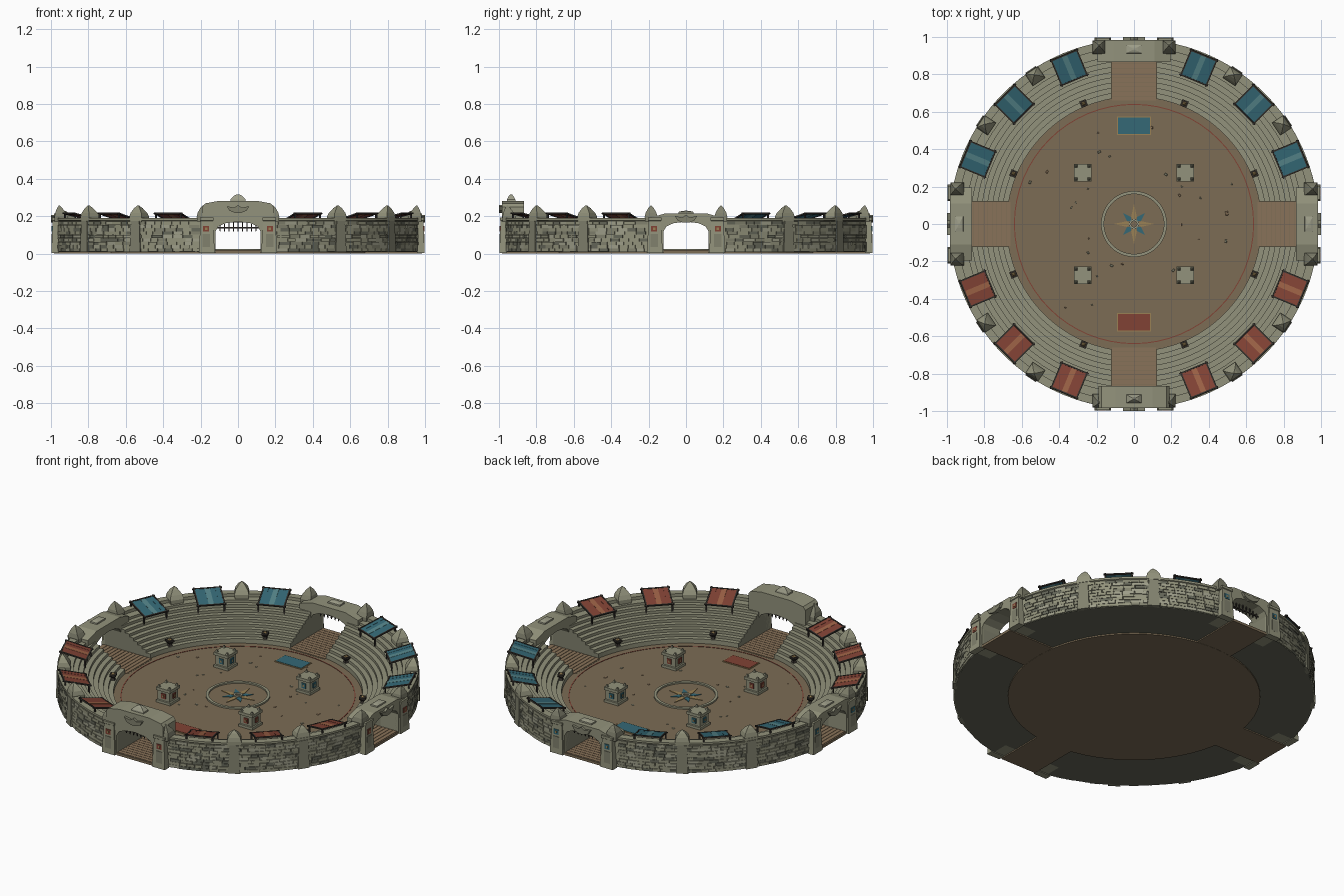
import bpy, bmesh, math, random
from mathutils import Matrix, Vector

if "Cube" in bpy.data.objects:
    bpy.data.objects.remove(bpy.data.objects["Cube"])

random.seed(4)
T, R = Matrix.Translation, Matrix.Rotation
COL = dict(stone=(.29, .29, .20), pale=(.34, .34, .25), mid=(.22, .22, .155), dark=(.13, .135, .10),
           sand=(.20, .15, .09), plank=(.25, .17, .10), iron=(.035, .03, .025), gold=(.32, .22, .09),
           red=(.22, .055, .035), light_red=(.33, .12, .06), teal=(.035, .14, .18), light_teal=(.09, .23, .25))
NAMES = list(COL)
MATS = []
for n, c in COL.items():
    m = bpy.data.materials.new(n)
    m.diffuse_color = (*c, 1)
    m.use_nodes = True
    m.node_tree.nodes["Principled BSDF"].inputs["Base Color"].default_value = m.diffuse_color
    MATS.append(m)


def face(bm, vs, mat):
    f = bm.faces.new(vs)
    f.material_index = NAMES.index(mat)


def loft(bm, secs, M=Matrix(), mat='stone'):
    """Stack of rectangles: (half_x, half_y, z[, y_offset])."""
    rings = []
    for s in secs:
        hx, hy, z = s[:3]
        o = s[3] if len(s) > 3 else 0
        rings.append([bm.verts.new(M @ Vector((x * hx, y * hy + o, z)))
                      for x, y in ((-1, -1), (1, -1), (1, 1), (-1, 1))])
    for a, b in zip(rings, rings[1:]):
        for i in range(4):
            face(bm, (a[i], a[(i + 1) % 4], b[(i + 1) % 4], b[i]), mat)
    face(bm, rings[0][::-1], mat)
    face(bm, rings[-1], mat)


def box(bm, x, y, z, hx, hy, hz, M=Matrix(), mat='stone'):
    loft(bm, [(hx, hy, -hz), (hx, hy, hz)], M @ T((x, y, z)), mat)


def prism(bm, pts, z0, z1, M=Matrix(), mat='stone'):
    """Extruded flat outline."""
    lo, hi = ([bm.verts.new(M @ Vector((x, y, z))) for x, y in pts] for z in (z0, z1))
    for i in range(len(pts)):
        j = (i + 1) % len(pts)
        face(bm, (lo[i], lo[j], hi[j], hi[i]), mat)
    face(bm, lo[::-1], mat)
    face(bm, hi, mat)


def ring(bm, r0, r1, z0, z1, mat, n=64):
    rows = [[bm.verts.new((r * math.cos(2 * math.pi * i / n), r * math.sin(2 * math.pi * i / n), z))
             for r, z in ((r0, z0), (r1, z0), (r1, z1), (r0, z1))] for i in range(n)]
    for i in range(n):
        a, b = rows[i], rows[(i + 1) % n]
        for k in range(4):
            face(bm, (a[k], b[k], b[(k + 1) % 4], a[(k + 1) % 4]), mat)


def circle(r, n=64):
    return [(r * math.cos(2 * math.pi * i / n), r * math.sin(2 * math.pi * i / n)) for i in range(n)]


def finish(name, bm):
    bmesh.ops.recalc_face_normals(bm, faces=bm.faces)
    me = bpy.data.meshes.new(name)
    bm.to_mesh(me)
    bm.free()
    for m in MATS:
        me.materials.append(m)
    ob = bpy.data.objects.new(name, me)
    bpy.context.collection.objects.link(ob)


def at(deg):
    """Local frame whose +y points outward at the given compass angle."""
    return R(math.radians(deg - 90), 4, 'Z')


# arena floor, boundary line, centre medallion and pebbles
bm = bmesh.new()
prism(bm, circle(.69), 0, .015, mat='sand')
finish('arena_floor', bm)
bm = bmesh.new()
ring(bm, .637, .642, .014, .017, 'red')
ring(bm, .160, .176, .014, .024, 'stone')
ring(bm, .016, .026, .014, .024, 'pale', 16)
for k in range(8):
    a, L = k * math.pi / 4, (.11 if k % 2 == 0 else .085)
    pts = [(r * math.cos(a + d), r * math.sin(a + d)) for r, d in ((.02, 0), (.04, -.39), (L, 0), (.04, .39))]
    prism(bm, pts, .014, .018, mat='gold' if k % 2 == 0 else 'teal')
finish('centre_medallion', bm)
bm = bmesh.new()
for k in range(28):
    r, s = random.uniform(.22, .6), random.uniform(.005, .014)
    loft(bm, [(s, s * .7, .012), (s * .6, s * .4, .018)], at(random.uniform(0, 360)) @ T((0, r, 0)),
         random.choice(('mid', 'plank')))
finish('pebbles', bm)

# start carpets
for name, y, c in (('red_carpet', -.525, 'red'), ('teal_carpet', .525, 'teal')):
    bm = bmesh.new()
    box(bm, 0, y, .016, .09, .05, .002, mat='gold')
    box(bm, 0, y, .018, .085, .045, .002, mat=c)
    finish(name, bm)

# four stone blocks with corner studs and emblems
bm = bmesh.new()
for sx in (-1, 1):
    for sy in (-1, 1):
        M = T((sx * .275, sy * .275, 0))
        loft(bm, [(.047, .047, .012), (.047, .047, .03), (.04, .04, .032), (.04, .04, .085),
                  (.047, .047, .088), (.047, .047, .105)], M)
        for q in range(4):
            N = M @ R(q * math.pi / 2, 4, 'Z')
            loft(bm, [(.008, .008, .104), (.002, .002, .12)], N @ T((.035, .035, 0)), 'mid')
            box(bm, 0, .041, .06, .014, .004, .015, N, 'red' if sy < 0 else 'teal')
            box(bm, 0, .045, .06, .005, .002, .006, N, 'gold')
finish('arena_blocks', bm)

# tiered stands: one stepped profile swept over each quarter, cut parallel to the passages
TIERS = 8
prof = [(.68, .008)]
for i in range(TIERS):
    r, z = .68 + i * .0275, .042 + i * .0165
    prof += [(r, z), (r + .008, z), (r + .008, z + .004)]
    prof[-2:] = [(r + .019, z), (r + .019, z + .005)] if i % 2 == 9 else [(r + .0275, z)]
prof += [(.90, .172), (.945, .172), (.945, .19), (.988, .19), (.988, .178), (.98, .174), (.98, .008)]
SEG = 24
bm = bmesh.new()
for q in range(4):
    cols = []
    for s in range(SEG + 1):
        col = []
        for r, z in prof:
            a0 = math.asin(.12 / r)
            a = q * math.pi / 2 + a0 + (math.pi / 2 - 2 * a0) * s / SEG
            col.append(bm.verts.new((r * math.cos(a), r * math.sin(a), z)))
        cols.append(col)
    n = len(prof)
    for a, b in zip(cols, cols[1:]):
        for k in range(n):
            face(bm, (a[k], b[k], b[(k + 1) % n], a[(k + 1) % n]), 'dark' if k == n - 1 else 'stone')
    face(bm, cols[0], 'mid')
    face(bm, cols[-1][::-1], 'mid')
finish('stands', bm)

# outer wall bricks
bm = bmesh.new()
for q in range(4):
    for row in range(9):
        a = 12 + random.uniform(0, 1.5)
        while a < 76.5:
            w = random.uniform(2.2, 4)
            half = math.radians(w / 2) * .98
            d = random.uniform(.002, .006)
            box(bm, 0, .974 + d, .018 + row * .0182, half - .0015, .008, .0083,
                at(q * 90 + a + w / 2), random.choice(('stone', 'stone', 'mid', 'pale', 'dark')))
            a += w
finish('wall_bricks', bm)

# pointed merlons with pilasters below
FANG = [(.036, .036, .17), (.04, .036, .195), (.034, .028, .218, .004), (.018, .015, .242, .008), (.002, .002, .258, .010)]
bm = bmesh.new()
for q in range(4):
    for a in (33.75, 56.25):
        M = at(q * 90 + a) @ T((0, .95, 0))
        loft(bm, FANG, M)
        loft(bm, [(.034, .012, .008), (.026, .008, .175)], M @ T((0, .032, 0)), 'mid')
finish('merlons', bm)

# awnings: striped cloth on a dark frame, sloping down to the arena
for name, qs, c in (('teal_awnings', (0, 1), 'teal'), ('red_awnings', (2, 3), 'red')):
    bm = bmesh.new()
    for q in qs:
        for a in (22.5, 45, 67.5):
            M = at(q * 90 + a)
            S = M @ T((0, .905, .197)) @ R(math.radians(14), 4, 'X')
            for i in range(5):
                box(bm, (i - 2) * .029, 0, 0 if i % 2 else .001, .0145, .072, .0015, S,
                    'light_' + c if i == 2 else c)
            for s in (-1, 1):
                box(bm, s * .073, 0, 0, .004, .082, .004, S, 'iron')
                box(bm, 0, s * .073, 0, .082, .004, .004, S, 'iron')
                box(bm, s * .073, .84, .158, .004, .004, .025, M, 'iron')
                box(bm, s * .073, .972, .195, .004, .004, .022, M, 'iron')
    finish(name, bm)

# gates: arch, buttresses, shields, emblem, capstone, passage floor
ARCH = [(.12, .008), (.12, .12), (.105, .145), (.065, .163), (0, .17), (-.065, .163), (-.105, .145), (-.12, .12), (-.12, .008)]
TALL = [(-.19, .008), (-.19, .25), (-.175, .268), (-.1, .282), (.1, .282), (.175, .268), (.19, .25), (.19, .008)]
LOW = [(-.195, .008), (-.195, .19), (-.11, .215), (.11, .215), (.195, .19), (.195, .008)]
WING = [(-.06, .016), (-.02, .008), (0, .022), (.02, .008), (.06, .016), (.045, -.008), (.015, -.02), (-.015, -.02), (-.045, -.008)]
for name, deg, c in (('right_gate', 0, 'red'), ('back_gate', 90, 'teal'), ('left_gate', 180, 'teal'), ('front_gate', 270, 'red')):
    bm = bmesh.new()
    M = at(deg)
    UP = M @ R(math.pi / 2, 4, 'X')          # outline drawn in x-z, extruded along -y
    tall = name == 'front_gate'
    prism(bm, (TALL if tall else LOW) + ARCH, -.985, -.865, UP)
    top, ez = (.282, .237) if tall else (.215, .185)
    loft(bm, [(.042, .024, top - .01), (.04, .022, top + .008), (.022, .012, top + (.026 if tall else .012)),
              (.006, .004, top + (.035 if tall else .014))], M @ T((0, .935, 0)), 'pale')
    prism(bm, [(x, z + ez) for x, z in WING], -1.0, -.98, UP, 'mid')
    for s in (-1, 1):
        loft(bm, [(.043, .02, .003), (.033, .013, .175), (.037, .017, .178), (.037, .017, .192)],
             M @ T((s * .167, .978, 0)), 'stone')
        loft(bm, FANG, M @ T((s * .187, .945, 0)) @ Matrix.Scale(.85, 4, (1, 0, 0)), 'mid')
        box(bm, s * .17, .991, .132, .016, .005, .015, M, c)
        box(bm, s * .17, .994, .132, .006, .004, .006, M, 'gold')
        box(bm, s * .17, .993, .07, .02, .004, .035, M, 'mid')
    finish(name, bm)
    bm = bmesh.new()
    box(bm, 0, .82, .0085, .12, .165, .0075, M, 'sand')
    for i in range(13):
        box(bm, 0, .672 + i * .0245, .015, .118, .011, .003, M, 'plank')
    finish(name.replace('gate', 'passage_floor'), bm)
    # raised portcullis in the front and back gates
    if name in ('front_gate', 'back_gate'):
        bm = bmesh.new()
        box(bm, 0, .925, .138, .112, .003, .003, M, 'iron')
        for i in range(-4, 5):
            loft(bm, [(.0005, .0005, .115), (.003, .003, .125), (.003, .003, .17 - .0012 * i * i)],
                 M @ T((i * .024, .925, 0)), 'iron')
        finish(name.replace('gate', 'portcullis'), bm)

# braziers on the lowest tier
bm = bmesh.new()
for q in range(4):
    for a in (22.7, 67.3):
        M = at(q * 90 + a) @ T((0, .698, 0))
        loft(bm, [(.012, .012, .04), (.008, .008, .055), (.018, .018, .068), (.018, .018, .078)], M, 'iron')
        loft(bm, [(.011, .011, .076), (.003, .003, .086)], M, 'gold')
finish('braziers', bm)
